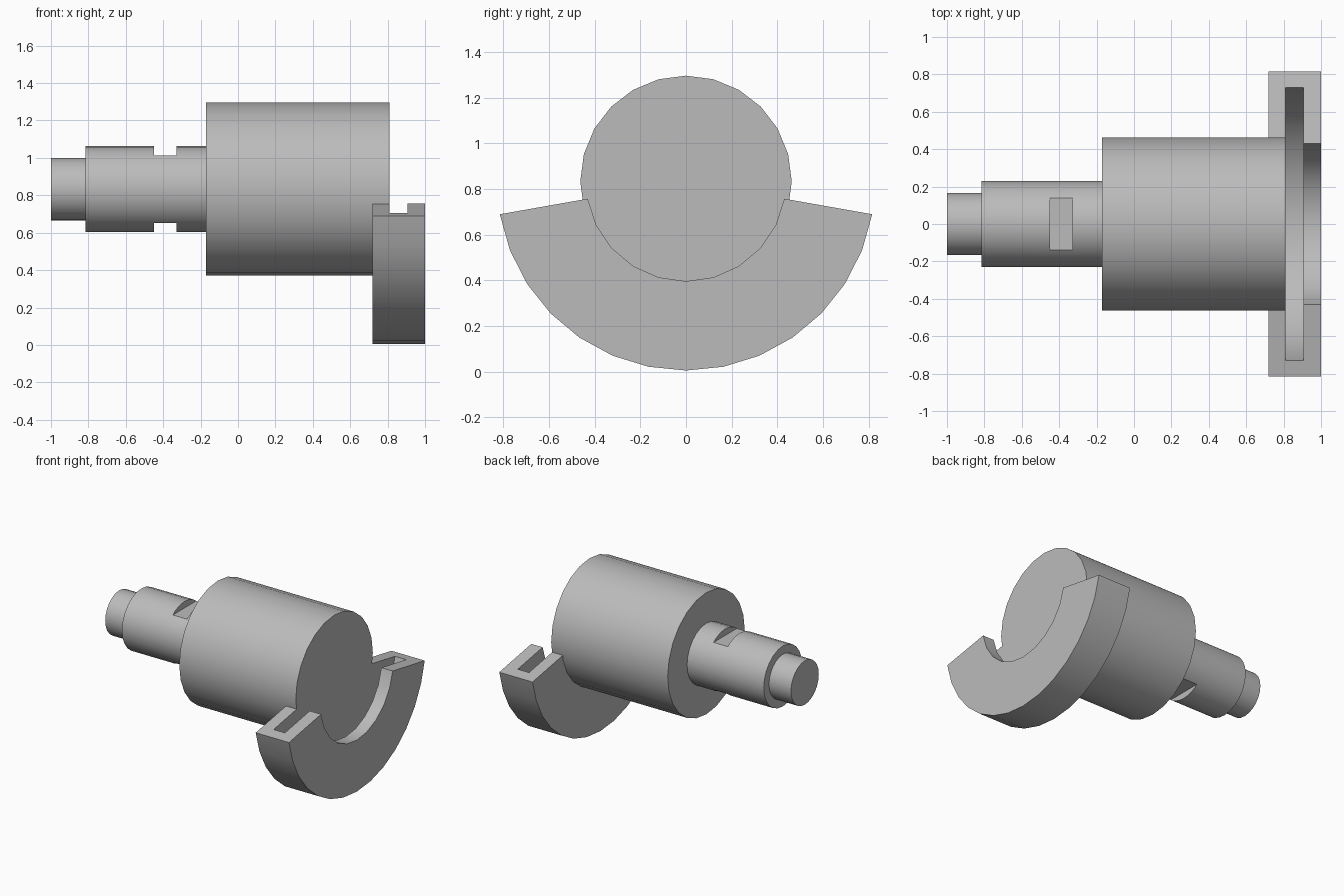
import bpy, bmesh, math

cube = bpy.data.objects.get("Cube")
if cube:
    bpy.data.objects.remove(cube, do_unlink=True)

AXIS_Z = 0.833  # height of the shaft axis

steel = bpy.data.materials.new("grey steel")
steel.use_nodes = True
GREY = (0.5, 0.5, 0.5, 1)
steel.diffuse_color = GREY
steel.node_tree.nodes["Principled BSDF"].inputs["Base Color"].default_value = GREY


def prism(name, outline, x0, x1):
    """Extrude a (y, z) outline along x."""
    bm = bmesh.new()
    face = bm.faces.new([bm.verts.new((x0, y, AXIS_Z + z)) for y, z in outline])
    top = bmesh.ops.extrude_face_region(bm, geom=[face])["geom"]
    verts = [v for v in top if isinstance(v, bmesh.types.BMVert)]
    bmesh.ops.translate(bm, verts=verts, vec=(x1 - x0, 0, 0))
    bmesh.ops.recalc_face_normals(bm, faces=bm.faces)
    mesh = bpy.data.meshes.new(name)
    bm.to_mesh(mesh)
    bm.free()
    mesh.materials.append(steel)
    obj = bpy.data.objects.new(name, mesh)
    bpy.context.collection.objects.link(obj)
    return obj


def arc(radius, half_angle, steps):
    """Points of an arc centred on straight down."""
    angles = [math.radians(half_angle * (2 * i / steps - 1)) for i in range(steps + 1)]
    return [(radius * math.sin(a), -radius * math.cos(a)) for a in angles]


def cylinder(name, radius, x0, x1, sides=24):
    return prism(name, arc(radius, 180, sides)[:-1], x0, x1)


def activate(obj):
    bpy.ops.object.select_all(action="DESELECT")
    obj.select_set(True)
    bpy.context.view_layer.objects.active = obj


def cut(obj, cutter):
    """Subtract the cutter and remove it."""
    mod = obj.modifiers.new("cut", "BOOLEAN")
    mod.operation = "DIFFERENCE"
    mod.solver = "EXACT"
    mod.object = cutter
    activate(obj)
    bpy.ops.object.modifier_apply(modifier=mod.name)
    bpy.data.objects.remove(cutter, do_unlink=True)


# Stepped shaft and main drum
tip = cylinder("shaft_tip", 0.167, -1, -0.815)
shaft = cylinder("shaft", 0.23, -0.815, -0.17)
drum = cylinder("drum", 0.463, -0.17, 0.81)

# Two wrench flats on the shaft
for side in (-1, 1):
    z0, z1 = side * 0.18, side * 0.4
    box = [(-0.4, z0), (0.4, z0), (0.4, z1), (-0.4, z1)]
    cut(shaft, prism("flat_cutter", box, -0.45, -0.33))

# Curved lower guard, with a groove open towards the axis
guard = prism("guard", arc(0.828, 80, 14) + arc(0.437, 80, 10)[::-1], 0.72, 1)
wide = 80 * 16 / 14
groove = arc(0.74, wide, 16) + arc(0.3, wide, 16)[::-1]
cut(guard, prism("groove_cutter", groove, 0.81, 0.905))

for part in (tip, shaft, drum, guard):
    activate(part)
    bpy.ops.object.shade_smooth_by_angle(angle=math.radians(30))
